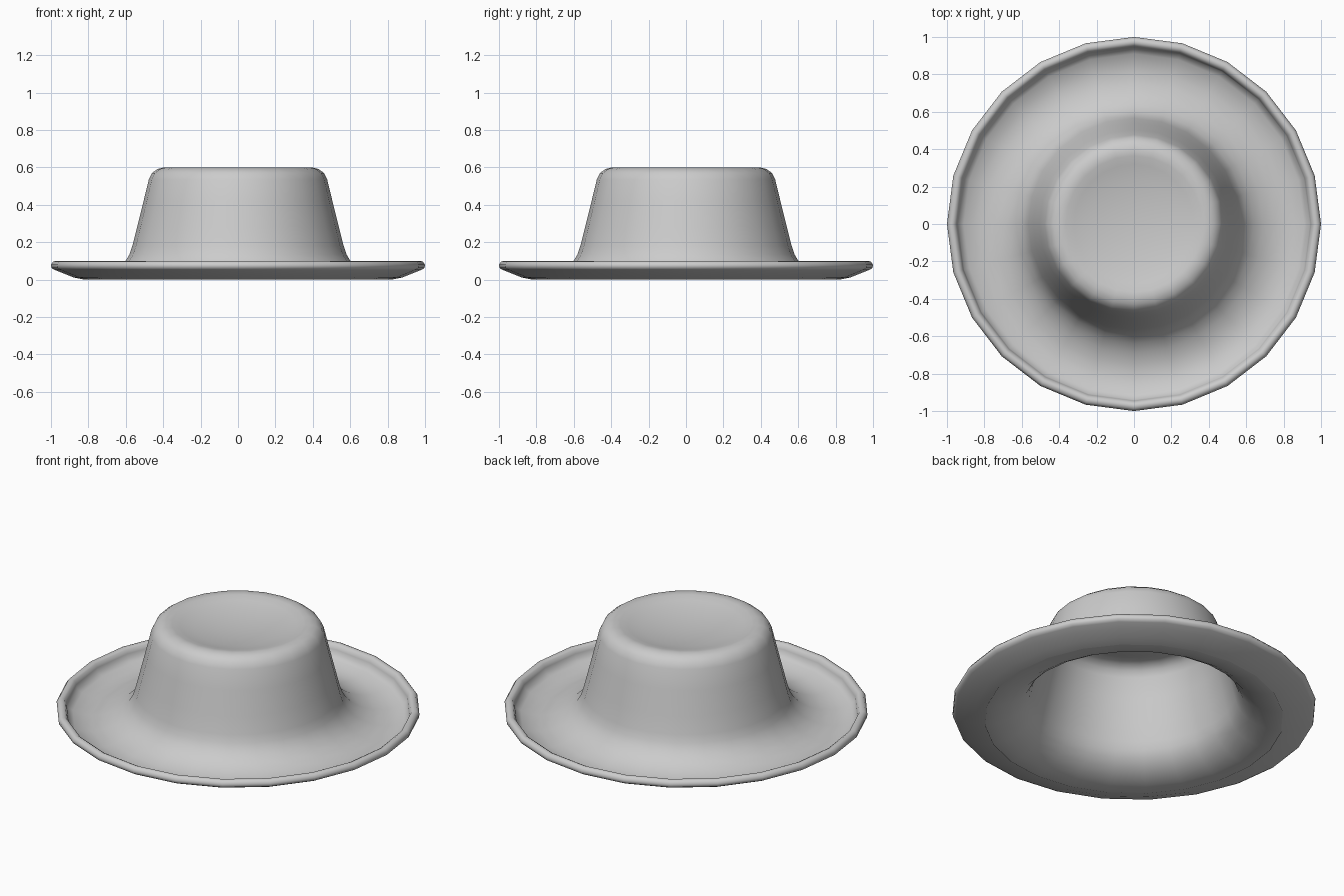
import bpy
import bmesh
import math

if "Cube" in bpy.data.objects:
    bpy.data.objects.remove(bpy.data.objects["Cube"], do_unlink=True)

SIDES = 24

# Single flat felt colour
felt = bpy.data.materials.new("grey felt")
felt.use_nodes = True
colour = (0.6, 0.6, 0.6, 1.0)
felt.diffuse_color = colour
felt.node_tree.nodes["Principled BSDF"].inputs["Base Color"].default_value = colour


def lathe(name, profile):
    """Spin (radius, height) points around z; a zero radius becomes a pole."""
    bm = bmesh.new()
    verts = [bm.verts.new((r, 0, z)) for r, z in profile]
    edges = [bm.edges.new(pair) for pair in zip(verts, verts[1:])]
    bmesh.ops.spin(bm, geom=verts + edges, cent=(0, 0, 0), axis=(0, 0, 1),
                   angle=math.tau, steps=SIDES, use_duplicate=False)
    bmesh.ops.remove_doubles(bm, verts=bm.verts[:], dist=0.0005)
    bmesh.ops.recalc_face_normals(bm, faces=bm.faces[:])
    # Make the crown face upward
    bm.normal_update()
    top = max(bm.faces, key=lambda f: f.calc_center_median().z)
    if top.normal.z < 0:
        bmesh.ops.reverse_faces(bm, faces=bm.faces[:])
    mesh = bpy.data.meshes.new(name)
    bm.to_mesh(mesh)
    bm.free()
    mesh.materials.append(felt)
    mesh.shade_smooth()
    obj = bpy.data.objects.new(name, mesh)
    bpy.context.collection.objects.link(obj)
    return obj


# Dished top, rounded shoulder, tapering wall, flared brim and rolled lip
hat_profile = [
    (0, 0.55), (0.12, 0.555), (0.24, 0.568), (0.32, 0.585), (0.365, 0.597),
    (0.395, 0.6), (0.43, 0.592), (0.46, 0.57), (0.477, 0.535),
    (0.505, 0.42), (0.54, 0.28), (0.565, 0.18), (0.58, 0.135),
    (0.602, 0.098), (0.64, 0.06), (0.69, 0.03), (0.75, 0.01), (0.81, 0.003),
    (0.86, 0.01), (0.91, 0.027), (0.94, 0.045),
    (0.945, 0.07), (0.955, 0.092), (0.97, 0.1), (0.988, 0.097),
    (1.0, 0.08), (0.997, 0.062), (0.98, 0.052), (0.94, 0.036),
    (0.88, 0.012), (0.82, 0.0),
]
lathe("hat", hat_profile)
